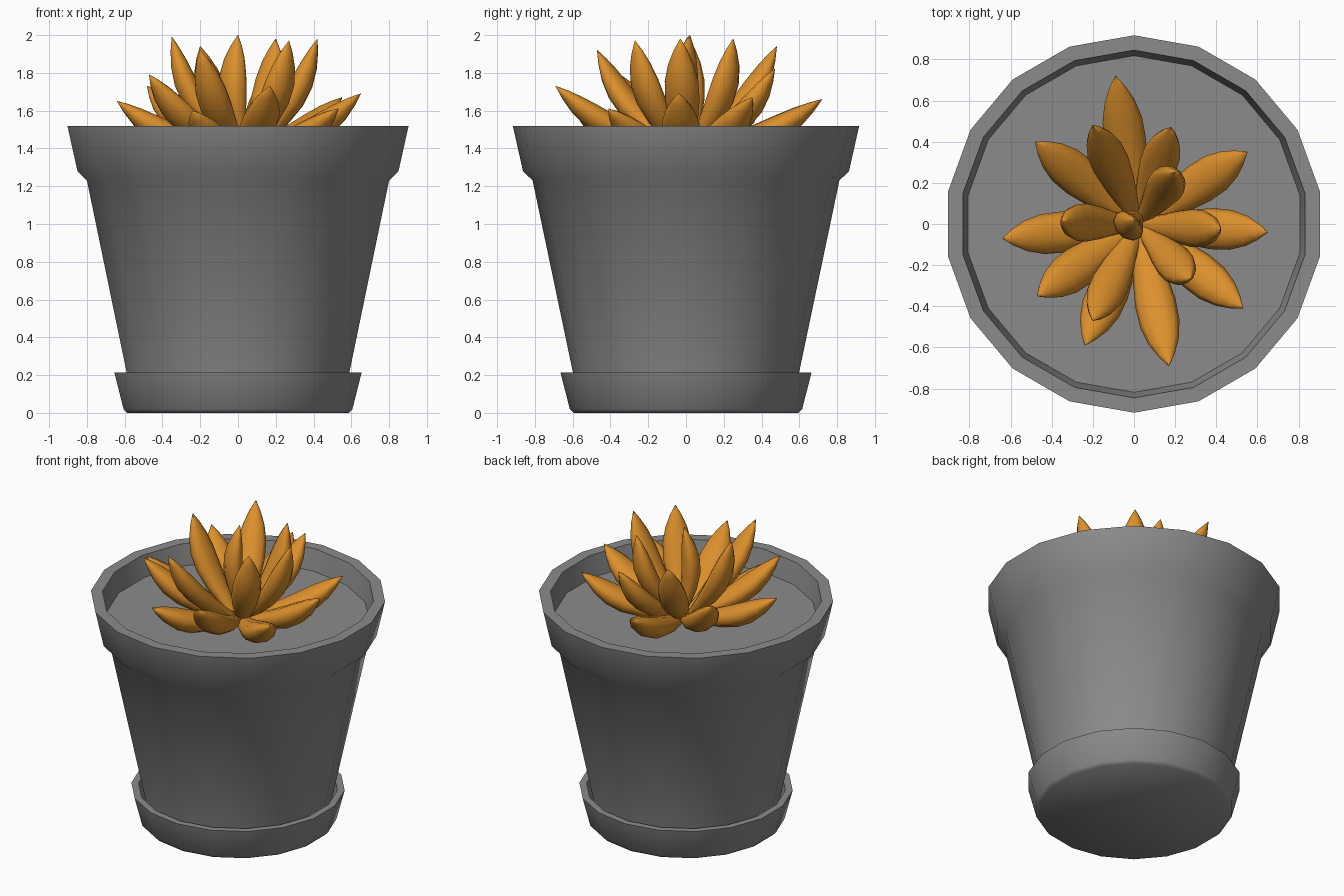
import bpy
import bmesh
from math import radians, sin, cos, pi
from mathutils import Vector

cube = bpy.data.objects.get("Cube")
if cube:
    bpy.data.objects.remove(cube, do_unlink=True)


def make_material(name, rgb):
    mat = bpy.data.materials.new(name)
    mat.use_nodes = True
    colour = (*rgb, 1.0)
    mat.diffuse_color = colour
    mat.node_tree.nodes["Principled BSDF"].inputs["Base Color"].default_value = colour
    return mat


GREY = make_material("pot grey", (0.26, 0.26, 0.26))
ORANGE = make_material("leaf orange", (0.72, 0.28, 0.025))
SIDES = 18


def finish(bm, name, mat, angle):
    """Turn a bmesh into a smooth-shaded object that keeps sharp edges."""
    bmesh.ops.recalc_face_normals(bm, faces=bm.faces)
    mesh = bpy.data.meshes.new(name)
    bm.to_mesh(mesh)
    bm.free()
    mesh.materials.append(mat)
    obj = bpy.data.objects.new(name, mesh)
    bpy.context.collection.objects.link(obj)
    bpy.ops.object.select_all(action="DESELECT")
    obj.select_set(True)
    bpy.context.view_layer.objects.active = obj
    bpy.ops.object.shade_smooth_by_angle(angle=radians(angle))
    return obj


def loft(bm, rings):
    """Skin consecutive rings of points and cap both ends."""
    loops = [[bm.verts.new(p) for p in ring] for ring in rings]
    for a, b in zip(loops, loops[1:]):
        n = len(a)
        for i in range(n):
            j = (i + 1) % n
            bm.faces.new((a[i], a[j], b[j], b[i]))
    bm.faces.new(loops[0][::-1])
    bm.faces.new(loops[-1])


def lathe(name, profile, mat):
    bm = bmesh.new()
    turns = [pi / 2 + 2 * pi * i / SIDES for i in range(SIDES)]
    loft(bm, [[(r * cos(t), r * sin(t), z) for t in turns] for r, z in profile])
    return finish(bm, name, mat, 65)


# Saucer, tapered pot with a thick lip, and the soil disc inside it
lathe("saucer", [(0.595, 0), (0.615, 0.02), (0.665, 0.215),
                 (0.62, 0.215), (0.59, 0.05)], GREY)
lathe("pot", [(0.565, 0.05), (0.6, 0.22), (0.812, 1.23), (0.863, 1.28),
              (0.917, 1.52), (0.845, 1.52), (0.815, 1.36)], GREY)
lathe("soil", [(0.80, 1.33), (0.818, 1.38)], GREY)


# Leaf outline: (position along leaf, relative width)
OUTLINE = [(0, 0.4), (0.15, 0.6), (0.32, 0.85), (0.5, 1), (0.66, 0.97),
           (0.8, 0.74), (0.91, 0.4), (1, 0.02)]


def leaf(name, tip, width):
    tip = Vector(tip)
    out = Vector((tip.x, tip.y, 0)).normalized()
    base = Vector((0.02, 0, 1.39)) + out * 0.04
    along = (tip - base).normalized()
    side = along.cross(Vector((0, 0, 1))).normalized()
    belly = along.cross(side).normalized()
    if belly.z > 0:
        belly.negate()
    bm = bmesh.new()
    rings = []
    for t, w in OUTLINE:
        centre = base.lerp(tip, t) + belly * 0.05 * sin(pi * t)
        ring = []
        for k in range(10):
            a = 2 * pi * k / 10
            depth = 0.78 if sin(a) > 0 else 0.6
            ring.append(centre + width * w * (side * cos(a) + belly * depth * sin(a)))
        rings.append(ring)
    loft(bm, rings)
    finish(bm, name, ORANGE, 70)


# Spreading outer leaves
outer_tips = [(-0.09, 0.72, 1.66), (-0.48, 0.40, 1.73), (0.55, 0.35, 1.67),
              (-0.64, -0.07, 1.65), (0.65, -0.04, 1.69), (0.53, -0.41, 1.61),
              (0.17, -0.69, 1.73), (-0.24, -0.59, 1.60), (-0.47, -0.35, 1.79)]
# Steeper inner leaves
inner_tips = [(-0.20, 0.48, 1.94), (0.18, 0.47, 1.82), (0.20, 0.25, 1.98),
              (-0.35, 0.01, 1.99), (0.42, -0.03, 1.98), (0.27, -0.27, 1.97),
              (-0.20, -0.47, 1.92)]

for i, tip in enumerate(outer_tips):
    leaf(f"outer_leaf_{i + 1}", tip, 0.1)
for i, tip in enumerate(inner_tips):
    leaf(f"inner_leaf_{i + 1}", tip, 0.092)
leaf("centre_leaf", (0.0, 0.02, 2.0), 0.085)
